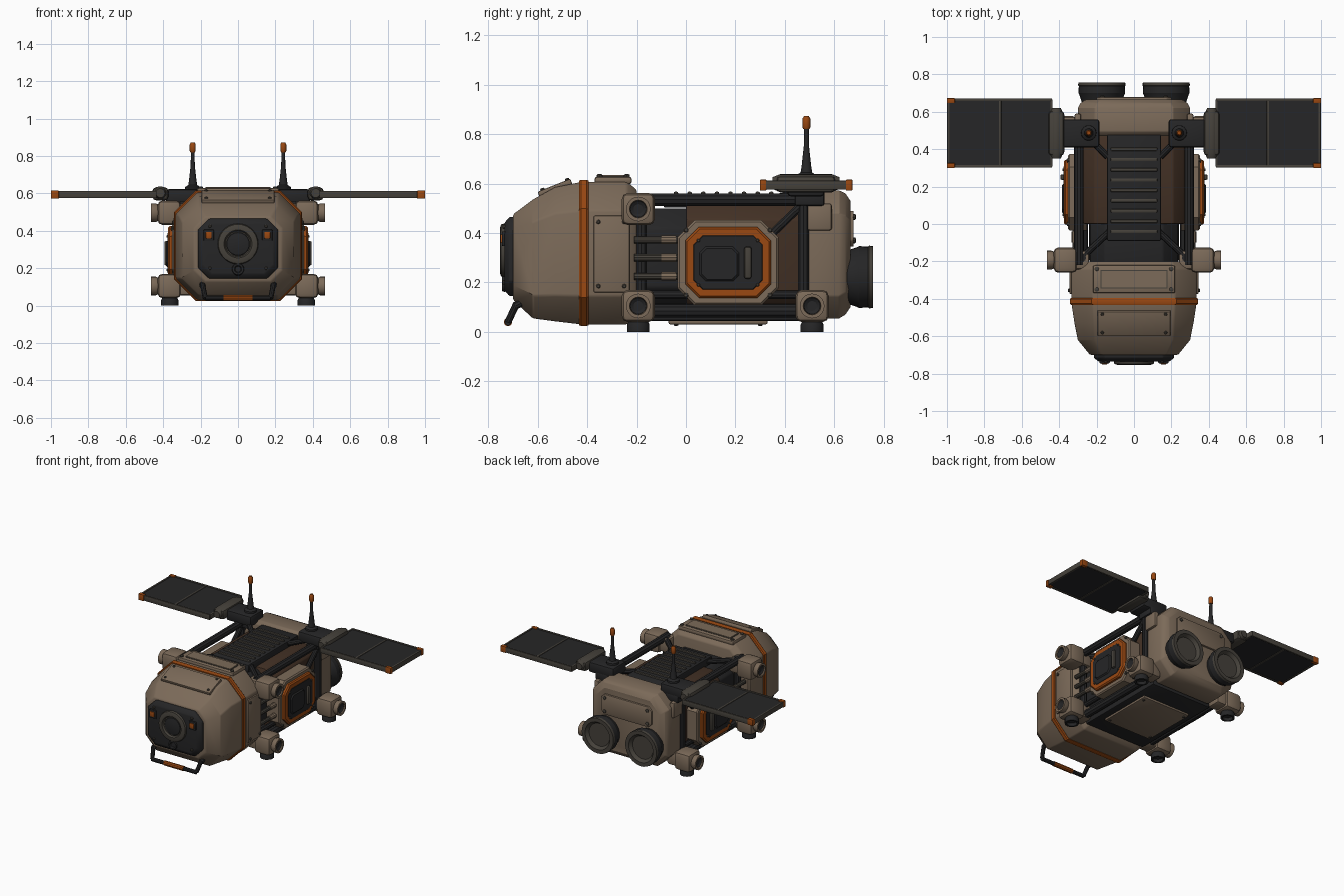
import bpy, bmesh, math
from mathutils import Vector, Matrix

cube = bpy.data.objects.get("Cube")
if cube:
    bpy.data.objects.remove(cube)


def material(name, rgb):
    m = bpy.data.materials.new(name)
    m.use_nodes = True
    m.diffuse_color = (*rgb, 1)
    m.node_tree.nodes["Principled BSDF"].inputs["Base Color"].default_value = (*rgb, 1)
    return m


BEIGE = material("beige hull", (.2, .145, .1))
ORANGE = material("burnt orange", (.32, .065, .006))
DARK = material("charcoal", (.019, .019, .02))
GREY = material("warm grey", (.06, .053, .043))
BROWN = material("dark brown", (.055, .03, .018))
SIDES = ((1, "left"), (-1, "right"))


def finish(name, bm, mat, bevel=0):
    bmesh.ops.remove_doubles(bm, verts=bm.verts, dist=1e-5)
    bmesh.ops.recalc_face_normals(bm, faces=bm.faces)
    if bevel:
        edges = [e for e in bm.edges if e.calc_face_angle(0) > .6]
        bmesh.ops.bevel(bm, geom=edges, offset=bevel, segments=2, profile=.5, affect='EDGES')
    me = bpy.data.meshes.new(name)
    bm.to_mesh(me)
    bm.free()
    me.materials.append(mat)
    ob = bpy.data.objects.new(name, me)
    bpy.context.collection.objects.link(ob)
    return ob


def box(name, mat, center, size, bevel=0, tilt=0):
    bm = bmesh.new()
    bmesh.ops.create_cube(bm, size=1, matrix=Matrix.Diagonal((*size, 1)))
    ob = finish(name, bm, mat, bevel)
    ob.location = center
    ob.rotation_euler.x = tilt
    return ob


def skin(bm, rings):
    # bridge consecutive rings and cap both ends
    n = len(rings[0])
    for a, b in zip(rings, rings[1:]):
        for i in range(n):
            j = (i + 1) % n
            bm.faces.new((a[i], a[j], b[j], b[i]))
    bm.faces.new(rings[0])
    bm.faces.new(rings[-1])


def lathe(name, mat, origin, direction, profile, n=20):
    # profile is (radius, distance along direction)
    bm = bmesh.new()
    q = Vector(direction).to_track_quat('Z', 'Y')
    rings = []
    for r, h in profile:
        r = max(r, 1e-6)
        rings.append([bm.verts.new(Vector(origin) + q @ Vector(
            (r * math.cos(math.tau * i / n), r * math.sin(math.tau * i / n), h)))
            for i in range(n)])
    skin(bm, rings)
    return finish(name, bm, mat)


def rod(name, mat, a, b, r, n=10):
    d = Vector(b) - Vector(a)
    return lathe(name, mat, a, d, [(r, 0), (r, d.length)], n)


def loft(name, mat, axis, mid, rings, bevel=0):
    # chamfered rectangles: (position, half width, low z, high z, chamfer)
    bm = bmesh.new()
    loops = []
    for t, w, lo, hi, c in rings:
        pts = [(w - c, lo), (w, lo + c), (w, hi - c), (w - c, hi),
               (c - w, hi), (-w, hi - c), (-w, lo + c), (c - w, lo)]
        loops.append([bm.verts.new((mid + u, t, v) if axis == 'y' else (t, mid + u, v))
                      for u, v in pts])
    skin(bm, loops)
    return finish(name, bm, mat, bevel)


def bolts(name, points, direction, r=.009):
    for i, p in enumerate(points):
        lathe(f"{name}_{i}", GREY, p, direction, [(r, -.006), (r, .005), (r * .6, .008)], 8)


# Front cabin with its coloured band
loft("front_cabin", BEIGE, 'y', 0, [
    (-.70, .235, .13, .475, .06), (-.62, .30, .055, .535, .09), (-.53, .318, .043, .585, .105),
    (-.42, .335, .03, .607, .115), (-.24, .335, .03, .607, .115), (-.20, .305, .06, .575, .1)], .008)
loft("cabin_band", ORANGE, 'y', 0, [
    (-.432, .337, .027, .612, .116), (-.425, .342, .024, .615, .116),
    (-.402, .342, .024, .615, .116), (-.395, .337, .027, .612, .116)])
box("cabin_roof_hatch", BEIGE, (0, -.295, .613), (.44, .15, .03), .01)
box("cabin_roof_hatch_panel", GREY, (0, -.295, .626), (.36, .1, .008))
box("cabin_roof_hatch_lid", BEIGE, (0, -.295, .629), (.35, .09, .01))
bolts("roof_hatch_bolt", [(x, y, .63) for x in (-.2, .2) for y in (-.35, -.24)], (0, 0, 1), .012)
box("brow_plate", BEIGE, (0, -.53, .582), (.39, .142, .024), .005, .38)
bolts("brow_bolt", [(x, y, .594 + (y + .53) * .4) for x in (-.17, .17) for y in (-.58, -.48)],
      (0, -.37, .93))

# Front sensor face
loft("sensor_face", DARK, 'y', 0, [
    (-.68, .215, .145, .465, .06), (-.715, .215, .145, .465, .06), (-.735, .19, .17, .44, .05)], .006)
lathe("sensor_lens_ring", GREY, (0, -.73, .33), (0, -1, 0),
      [(.11, 0), (.105, .018), (.09, .023), (.075, .023), (.068, .01), (0, .01)], 28)
lathe("sensor_lens", DARK, (0, -.735, .33), (0, -1, 0), [(.067, 0), (.06, .008), (.03, .014), (0, .015)], 28)
lathe("lower_sensor", DARK, (0, -.73, .195), (0, -1, 0), [(.034, 0), (.03, .015), (.02, .015), (.015, .008), (0, .008)])
for s, tag in SIDES:
    box(f"{tag}_lamp_housing", DARK, (s * .157, -.735, .377), (.055, .02, .06), .005)
    box(f"{tag}_lamp", ORANGE, (s * .157, -.743, .377), (.032, .015, .036), .004)
bolts("face_bolt", [(x, -.735, z) for x in (-.15, .15) for z in (.2, .425)], (0, -1, 0))

# Bumper handle under the nose
for s, tag in SIDES:
    rod(f"{tag}_handle_upper", DARK, (s * .19, -.66, .12), (s * .19, -.69, .105), .016)
    rod(f"{tag}_handle_leg", DARK, (s * .19, -.685, .115), (s * .175, -.72, .04), .014)
    rod(f"{tag}_handle_bar", DARK, (s * .175, -.72, .04), (s * .07, -.72, .04), .014)
rod("handle_grip", ORANGE, (-.077, -.72, .04), (.077, -.72, .04), .017)

# Middle core and belly
loft("front_core", DARK, 'y', 0, [(-.22, .235, .1, .5, .08), (.02, .235, .1, .5, .08)], .01)
loft("rear_core", BROWN, 'y', 0, [(0, .27, .09, .515, .06), (.49, .27, .09, .515, .06)], .008)
box("belly_tray", DARK, (0, .14, .08), (.48, .68, .07), .01)
box("belly_plate", BEIGE, (0, .13, .042), (.38, .4, .022), .006)
bolts("belly_bolt", [(x, y, .032) for x in (-.17, .17) for y in (-.04, .3)], (0, 0, -1))

# Roof radiator with raised ribs
box("radiator", DARK, (0, .195, .53), (.29, .57, .055), .008)
for i in range(9):
    box(f"radiator_rib_{i}", GREY, (0, -.04 + i * .055, .558), (.25, .018, .018), .005)

# Rear module, access plate and engines
loft("rear_module", BEIGE, 'y', 0, [
    (.47, .28, .075, .55, .08), (.495, .3, .055, .572, .09), (.62, .3, .055, .572, .09),
    (.645, .287, .07, .56, .088), (.665, .26, .1, .53, .08)], .006)
loft("rear_plate", BEIGE, 'y', 0, [(.65, .2, .345, .49, .025), (.678, .2, .345, .49, .025)], .005)
bolts("rear_bolt", [(x, .679, z) for x in (-.17, .17) for z in (.37, .465)], (0, 1, 0), .012)

for s, tag in SIDES:
    # Engine bells
    lathe(f"{tag}_engine_bell", DARK, (s * .172, .6, .222), (0, 1, 0),
          [(.095, 0), (.1, .03), (.12, .09), (.125, .1), (.122, .155), (.098, .155), (.09, .12)], 32)
    lathe(f"{tag}_engine_rim", GREY, (s * .172, .6, .222), (0, 1, 0),
          [(.121, .135), (.127, .14), (.125, .157), (.098, .157), (.07, .12), (0, .12)], 32)
    lathe(f"{tag}_engine_throat", DARK, (s * .172, .715, .222), (0, 1, 0),
          [(.07, 0), (.06, .015), (.045, .008), (0, .008)])
    box(f"{tag}_rear_side_box", BEIGE, (s * .3, .54, .465), (.035, .1, .11), .01)

    # Cabin side panel
    box(f"{tag}_cabin_side_panel", BEIGE, (s * .335, -.302, .315), (.02, .145, .31), .006)
    bolts(f"{tag}_side_bolt", [(s * .346, y, z) for y in (-.355, -.25) for z in (.185, .445)], (s, 0, 0))

    # Frame rails, posts and braces
    rod(f"{tag}_top_rail", DARK, (s * .295, -.22, .535), (s * .295, .5, .535), .026)
    rod(f"{tag}_lower_rail", DARK, (s * .275, -.22, .085), (s * .275, .5, .085), .028)
    rod(f"{tag}_inner_lower_rail", DARK, (s * .285, -.2, .15), (s * .285, .5, .15), .018)
    rod(f"{tag}_rear_post", DARK, (s * .3, .475, .08), (s * .3, .475, .56), .024)
    rod(f"{tag}_front_post", DARK, (s * .28, -.18, .08), (s * .28, -.18, .55), .024)
    rod(f"{tag}_side_brace", DARK, (s * .3, .33, .38), (s * .3, .475, .52), .017)
    rod(f"{tag}_rear_roof_brace", DARK, (s * .14, .36, .54), (s * .26, .48, .56), .018)
    rod(f"{tag}_front_roof_brace", DARK, (s * .13, -.04, .53), (s * .28, -.18, .53), .018)
    for i, z in enumerate((.225, .3, .372)):
        rod(f"{tag}_pipe_{i}", GREY, (s * .315, -.21, z), (s * .315, .02, z), .015)
        rod(f"{tag}_pipe_collar_{i}", BEIGE, (s * .315, -.1, z), (s * .315, -.04, z), .018)

    # Side hatch in nested layers
    def layer(part, mat, x0, x1, mid, w, lo, hi, c):
        loft(f"{tag}_{part}", mat, 'x', mid, [
            (s * x0, w, lo, hi, c), (s * (x1 - .008), w, lo, hi, c),
            (s * x1, w - .008, lo + .008, hi - .008, c - .004)])
    layer("hatch_surround", BEIGE, .25, .352, .17, .205, .108, .452, .07)
    layer("hatch_frame", ORANGE, .33, .374, .17, .173, .138, .425, .055)
    layer("hatch_recess", DARK, .34, .376, .17, .145, .166, .396, .04)
    layer("hatch_panel", DARK, .36, .384, .135, .08, .205, .345, .025)
    box(f"{tag}_hatch_handle", GREY, (s * .382, .25, .28), (.024, .03, .13), .009)
    bolts(f"{tag}_hatch_bolt", [(s * .375, y, z) for y in (.05, .29) for z in (.19, .37)], (s, 0, 0), .007)
    bolts(f"{tag}_surround_bolt", [(s * .352, y, z) for y in (.0, .34) for z in (.148, .412)], (s, 0, 0), .01)

    # Thruster pods; lower ones also have downward feet
    for part, y, z in (("front_upper", -.193, .497), ("front_lower", -.193, .105), ("rear_lower", .51, .105)):
        name = f"{tag}_{part}"
        box(f"{name}_pod_arm", BEIGE, (s * .305, y, z), (.13, .1, .1), .015)
        box(f"{name}_pod", BEIGE, (s * .367, y, z), (.125, .135, .13), .025)
        lathe(f"{name}_nozzle", BEIGE, (s * .42, y, z), (s, 0, 0),
              [(.042, 0), (.05, .02), (.05, .045), (.036, .045), (.033, .025), (0, .025)])
        lathe(f"{name}_nozzle_core", DARK, (s * .44, y, z), (s, 0, 0), [(.035, 0), (.033, .018), (.02, .01), (0, .01)])
        if z < .2:
            lathe(f"{name}_foot", DARK, (s * .365, y, .05), (0, 0, -1),
                  [(.036, 0), (.046, .02), (.046, .05), (.034, .05), (.03, .03), (0, .03)])

    # Solar wing: hinge, panel, frame and tips
    box(f"{tag}_wing_root", DARK, (s * .285, .485, .585), (.2, .15, .075), .015)
    box(f"{tag}_wing_root_bracket", DARK, (s * .28, .5, .54), (.1, .12, .06), .01)
    box(f"{tag}_wing_joint", GREY, (s * .415, .485, .598), (.085, .24, .07), .02)
    lathe(f"{tag}_wing_hinge", GREY, (s * .415, .35, .602), (0, 1, 0),
          [(.024, 0), (.036, .03), (.036, .24), (.024, .27)])
    box(f"{tag}_solar_panel", DARK, (s * .718, .487, .594), (.55, .35, .028))
    for i, y in enumerate((.309, .665)):
        box(f"{tag}_wing_edge_{i}", GREY, (s * .718, y, .594), (.56, .014, .038), .003)
        box(f"{tag}_wing_tip_{i}", ORANGE, (s * .979, y + (.003 if i == 0 else -.005), .594),
            (.042, .026, .044), .003)
    for i, x in enumerate((.441, .716, .992)):
        box(f"{tag}_wing_spar_{i}", GREY, (s * x, .487, .594), (.013, .36, .036), .003)

    # Antenna
    lathe(f"{tag}_antenna", DARK, (s * .242, .487, .61), (0, 0, 1),
          [(.042, 0), (.04, .025), (.024, .035), (.02, .06), (.011, .14), (.01, .215)], 14)
    lathe(f"{tag}_antenna_tip", ORANGE, (s * .242, .487, .82), (0, 0, 1),
          [(.012, 0), (.016, .008), (.016, .042), (.01, .053)], 12)

# Smooth rounded parts while keeping hard edges
bpy.ops.object.select_all(action='DESELECT')
for ob in bpy.context.collection.objects:
    if ob.type == 'MESH':
        ob.select_set(True)
        bpy.context.view_layer.objects.active = ob
bpy.ops.object.shade_smooth_by_angle(angle=math.radians(28))
